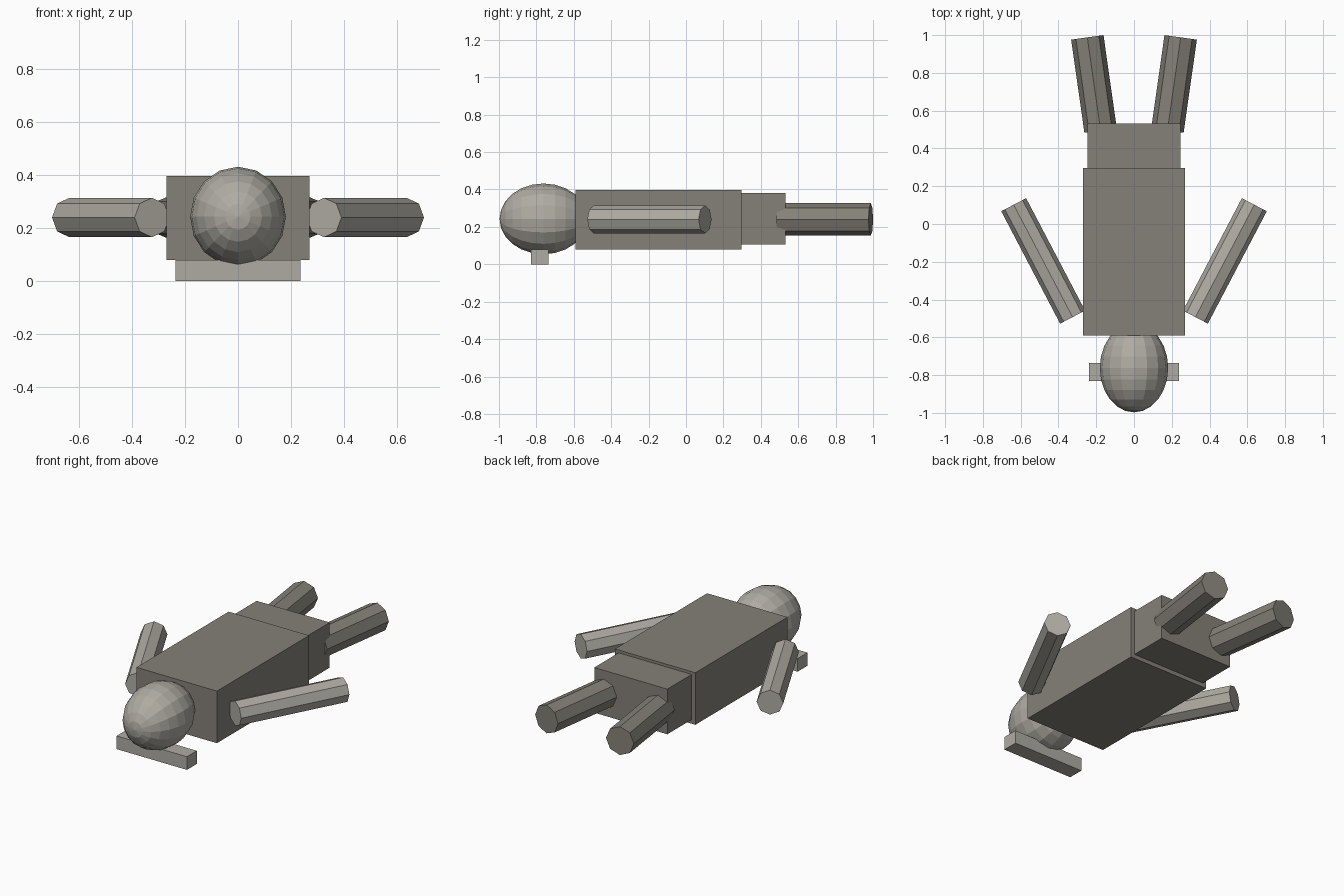
import bpy
from math import pi
from mathutils import Vector, Matrix

default = bpy.data.objects.get("Cube")
if default:
    bpy.data.objects.remove(default, do_unlink=True)


def material(name, rgb):
    mat = bpy.data.materials.new(name)
    mat.use_nodes = True
    mat.diffuse_color = (*rgb, 1)
    bsdf = mat.node_tree.nodes["Principled BSDF"]
    bsdf.inputs["Base Color"].default_value = (*rgb, 1)
    bsdf.inputs["Roughness"].default_value = 0.8
    return mat


LIGHT = material("light_warm_grey", (0.43, 0.41, 0.365))
DARK = material("dark_warm_grey", (0.235, 0.22, 0.19))


def finish(name, mat):
    obj = bpy.context.object
    obj.name = name
    obj.data.name = name
    obj.data.materials.append(mat)
    return obj


def box(name, low, high, mat):
    low, high = Vector(low), Vector(high)
    bpy.ops.mesh.primitive_cube_add(size=1, location=(low + high) / 2)
    obj = finish(name, mat)
    obj.scale = high - low
    return obj


def limb(name, start, end, radius, mat):
    """Eight-sided rod between two points, with one edge on top."""
    start, end = Vector(start), Vector(end)
    axis = (end - start).normalized()
    up = Vector((0, 0, 1))
    side = up.cross(axis)
    bpy.ops.mesh.primitive_cylinder_add(vertices=8, radius=radius, depth=(end - start).length)
    obj = finish(name, mat)
    turn = Matrix((side, up, axis)).transposed().to_4x4()
    obj.matrix_world = Matrix.Translation((start + end) / 2) @ turn
    return obj


# Trunk
box("torso", (-0.271, -0.59, 0.08), (0.271, 0.297, 0.397), DARK)
box("pelvis", (-0.246, 0.27, 0.105), (0.246, 0.531, 0.38), DARK)

# Egg-shaped head, poles pointing front and back
bpy.ops.mesh.primitive_uv_sphere_add(segments=16, ring_count=12, radius=1)
head = finish("head", LIGHT)
head.data.transform(Matrix.Rotation(pi / 2, 4, "X"))
head.scale = (0.181, 0.235, 0.189)
head.location = (0, -0.762, 0.243)

# Crossbar below the head
box("head_rest", (-0.237, -0.83, 0), (0.237, -0.735, 0.08), LIGHT)

# Mirrored limbs
for side, s in (("left", 1), ("right", -1)):
    limb(side + "_arm", (s * 0.325, -0.493, 0.24), (s * 0.637, 0.102, 0.24), 0.0745, LIGHT)
    limb(side + "_leg", (s * 0.177, 0.495, 0.24), (s * 0.247, 0.988, 0.24), 0.0865, DARK)
